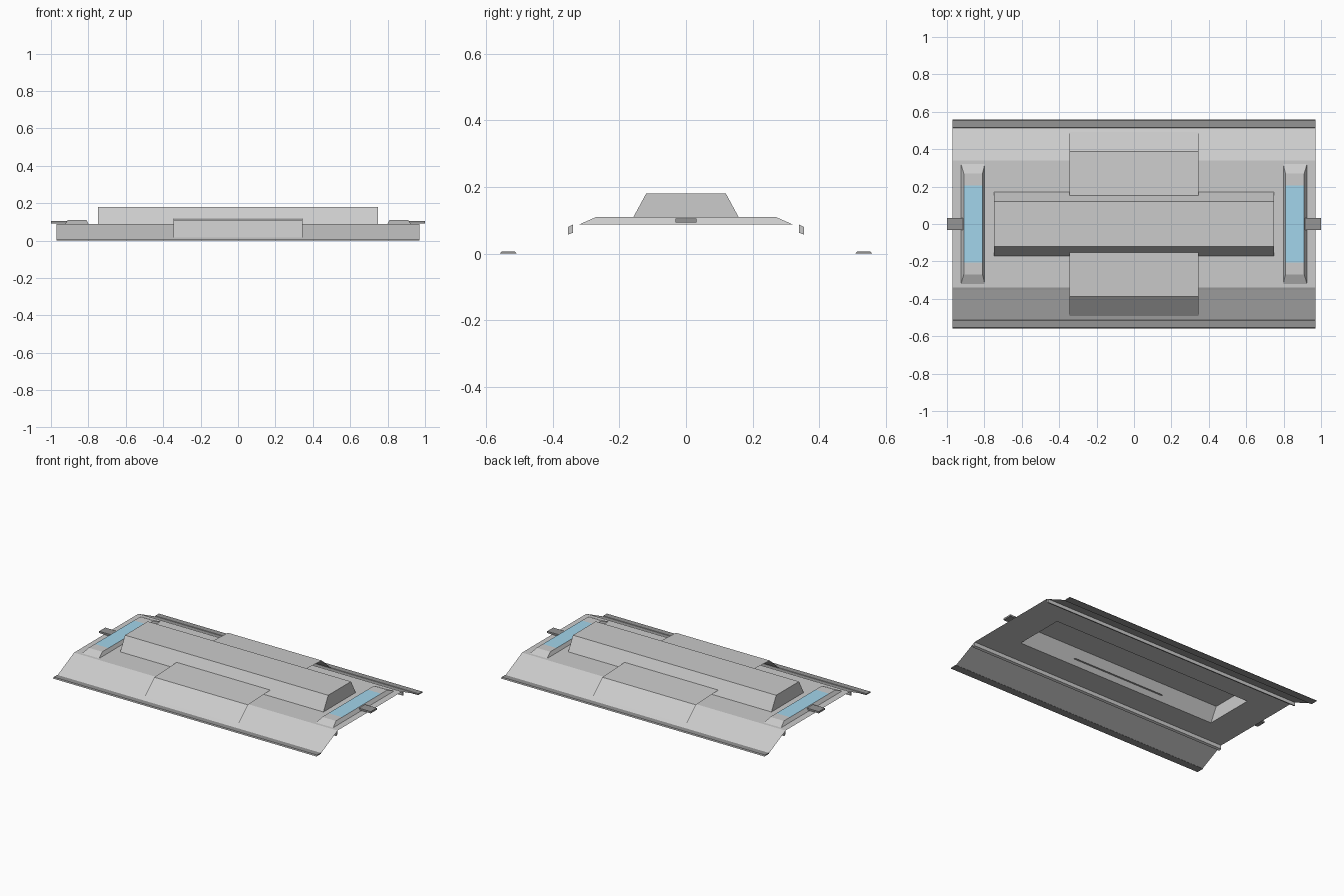
import bpy

if "Cube" in bpy.data.objects:
    bpy.data.objects.remove(bpy.data.objects["Cube"])

ROOF_Z = 0.088


def material(name, colour):
    m = bpy.data.materials.new(name)
    m.diffuse_color = colour
    m.use_nodes = True
    m.node_tree.nodes["Principled BSDF"].inputs["Base Color"].default_value = m.diffuse_color
    return m


dark = material("dark_grey", (0.3, 0.3, 0.3, 1))
blue = material("pale_blue", (0.36, 0.66, 0.83, 1))


def make(name, verts, faces, mirror=None, mat=None):
    me = bpy.data.meshes.new(name)
    me.from_pydata(verts, [], faces)
    ob = bpy.data.objects.new(name, me)
    bpy.context.collection.objects.link(ob)
    if mat:
        me.materials.append(mat)
    if mirror is not None:
        mod = ob.modifiers.new("Mirror", 'MIRROR')
        mod.use_axis = [i == mirror for i in range(3)]
        mod.use_mirror_merge = False
    return ob


def extrude(name, profile, half_x, closed=False, caps=False, mirror=None, mat=None):
    """Sweep a (y, z) profile along x."""
    n = len(profile)
    verts = [(s * half_x, y, z) for s in (-1, 1) for y, z in profile]
    faces = [(i, (i + 1) % n, n + (i + 1) % n, n + i)
             for i in range(n if closed else n - 1)]
    if caps:
        faces += [tuple(reversed(range(n))), tuple(range(n, 2 * n))]
    return make(name, verts, faces, mirror, mat)


def rect(x0, x1, y, z):
    return [(x0, -y, z), (x1, -y, z), (x1, y, z), (x0, y, z)]


# Thin roof sheet with an opening under the raised deck
ring = [(i, (i + 1) % 4, 4 + (i + 1) % 4, 4 + i) for i in range(4)]
make("roof_panel", rect(-0.97, 0.97, 0.339, ROOF_Z) + rect(-0.748, 0.748, 0.17, ROOF_Z), ring)

# Raised central deck, open underneath
extrude("raised_deck", [(-0.17, ROOF_Z), (-0.12, 0.18), (0.12, 0.18), (0.17, ROOF_Z)],
        0.748, caps=True)

# Beams along the roof edges, sloping skirts and bottom rails
extrude("edge_beam", [(0.339, 0.063), (0.354, 0.057), (0.354, 0.08), (0.339, ROOF_Z)],
        0.97, closed=True, caps=True, mirror=1)
extrude("side_skirt", [(0.354, 0.08), (0.512, 0.004)], 0.97, mirror=1)
extrude("bottom_rail", [(0.508, 0), (0.56, 0), (0.553, 0.007), (0.515, 0.007)],
        0.97, closed=True, caps=True, mirror=1, mat=dark)

# Open-sided covers stepping over the skirts
extrude("side_cover", [(0.142, 0.12), (0.387, 0.11), (0.492, 0.018)], 0.345, mirror=1)

# End window housings: low frustums with a glazed top
outer = rect(0.798, 0.925, 0.32, ROOF_Z)
top = rect(0.81, 0.91, 0.27, 0.11)
glass = rect(0.81, 0.91, 0.205, 0.11)
make("window_housing", outer + top + glass,
     ring + [(4, 5, 9, 8), (11, 10, 6, 7)], mirror=0)
make("window_glass", glass, [(0, 1, 2, 3)], mirror=0, mat=blue)

# End tabs
tab = rect(0.9, 1.0, 0.032, 0.093) + rect(0.9, 1.0, 0.032, 0.105)
make("end_tab", tab, ring + [(3, 2, 1, 0), (4, 5, 6, 7)], mirror=0, mat=dark)
